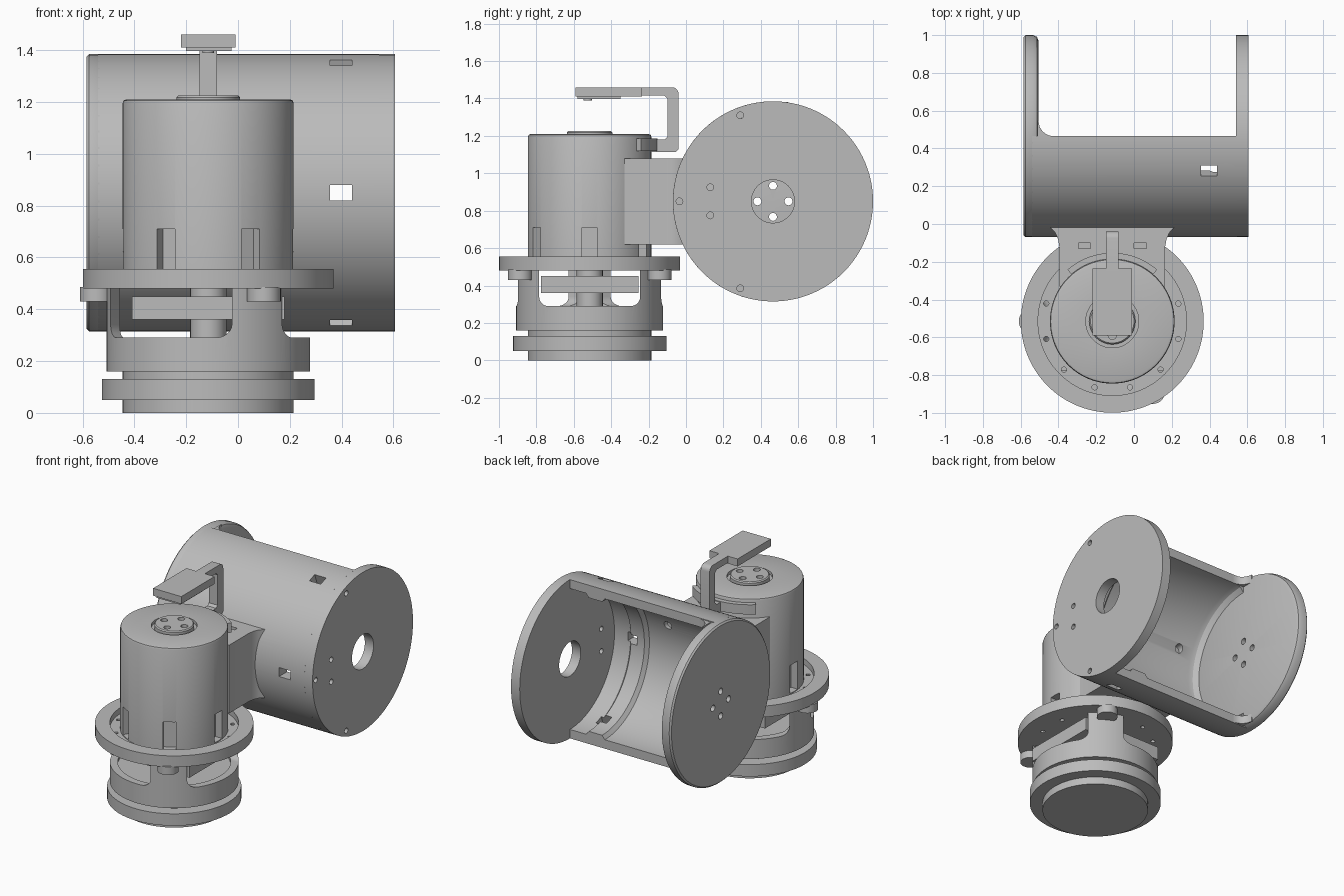
import bpy, bmesh
from math import sin, cos, pi, radians
from mathutils import Vector

if "Cube" in bpy.data.objects:
    bpy.data.objects.remove(bpy.data.objects["Cube"])

grey = bpy.data.materials.new("plain grey")
grey.use_nodes = True
grey.diffuse_color = (0.5, 0.5, 0.5, 1)
grey.node_tree.nodes["Principled BSDF"].inputs["Base Color"].default_value = (0.5, 0.5, 0.5, 1)

STACK = Vector((-0.115, -0.515, 0))   # vertical motor axis
DRUM = Vector((0, 0.465, 0.85))       # horizontal drum axis


def finish(name, bm, loc, turn=0):
    bmesh.ops.remove_doubles(bm, verts=bm.verts, dist=1e-5)
    bmesh.ops.recalc_face_normals(bm, faces=bm.faces)
    me = bpy.data.meshes.new(name)
    bm.to_mesh(me)
    bm.free()
    me.materials.append(grey)
    ob = bpy.data.objects.new(name, me)
    ob.location = loc
    ob.rotation_euler.z = turn
    bpy.context.collection.objects.link(ob)
    return ob


def lathe(name, profile, loc=(0, 0, 0), axis="Z", start=0, sweep=360, steps=96):
    """Turn a closed (radius, height) outline about the Z or X axis."""
    bm = bmesh.new()
    full = sweep == 360
    rings = []
    for i in range(steps if full else steps + 1):
        a = radians(start + sweep * i / steps)
        ring = []
        for r, h in profile:
            u, v = r * cos(a), r * sin(a)
            ring.append(bm.verts.new((u, v, h) if axis == "Z" else (h, u, v)))
        rings.append(ring)
    n = len(profile)
    pairs = list(zip(rings, rings[1:])) + ([(rings[-1], rings[0])] if full else [])
    for p, q in pairs:
        for k in range(n):
            m = (k + 1) % n
            bm.faces.new((p[k], p[m], q[m], q[k]))
    if not full:
        bm.faces.new(rings[0])
        bm.faces.new(rings[-1])
    return finish(name, bm, loc)


def rod(name, r, lo, hi, loc, axis="Z", steps=24):
    return lathe(name, [(0, lo), (r, lo), (r, hi), (0, hi)], loc, axis, steps=steps)


def prism(name, pts, lo, hi, axis="X", loc=(0, 0, 0), turn=0):
    """Extrude an outline along X (points y, z) or Z (points x, y)."""
    bm = bmesh.new()
    ends = [[bm.verts.new((h, u, v) if axis == "X" else (u, v, h)) for u, v in pts]
            for h in (lo, hi)]
    bm.faces.new(ends[0])
    bm.faces.new(ends[1])
    for k in range(len(pts)):
        m = (k + 1) % len(pts)
        bm.faces.new((ends[0][k], ends[0][m], ends[1][m], ends[1][k]))
    return finish(name, bm, loc, turn)


def box(name, x, y, z, loc=(0, 0, 0), turn=0):
    pts = [(y[0], z[0]), (y[1], z[0]), (y[1], z[1]), (y[0], z[1])]
    return prism(name, pts, x[0], x[1], "X", loc, turn)


def cut(target, cutters):
    bpy.context.view_layer.objects.active = target
    for c in cutters:
        mod = target.modifiers.new("cut", "BOOLEAN")
        mod.operation = "DIFFERENCE"
        mod.solver = "EXACT"
        mod.object = c
        bpy.ops.object.modifier_apply(modifier=mod.name)
    for c in cutters:
        bpy.data.objects.remove(c)


def polar(r, deg, base=STACK):
    return base + Vector((r * cos(radians(deg)), r * sin(radians(deg)), 0))


def arc(cx, cy, r, a0, a1, n=8):
    return [(cx + r * cos(radians(a0 + (a1 - a0) * i / n)),
             cy + r * sin(radians(a0 + (a1 - a0) * i / n))) for i in range(n + 1)]


# base housing with three arched windows
base = lathe("base_housing", [
    (0, 0), (0.33, 0), (0.33, 0.05), (0.41, 0.05), (0.41, 0.13), (0.33, 0.13), (0.33, 0.16),
    (0.393, 0.16), (0.393, 0.485), (0.345, 0.485), (0.345, 0.27), (0, 0.27)], STACK)
window = [(0.27, 0.6), (-0.27, 0.6)] + arc(-0.22, 0.34, 0.05, 180, 270) + arc(0.22, 0.34, 0.05, 270, 360)
cut(base, [prism("window_cutter", window, 0.2, 0.6, "X", STACK, radians(a)) for a in (0, 120, 240)])
box("inner_block", (-0.295, 0.295), (-0.26, 0.26), (0.36, 0.45), STACK)
rod("inner_shaft", 0.07, 0.26, 0.5, STACK)

# recessed flange with screw holes and lugs
flange = lathe("flange", [(0, 0.48), (0.484, 0.48), (0.484, 0.555), (0.393, 0.555),
                          (0.393, 0.515), (0, 0.515)], STACK)
cut(flange, [rod("hole_cutter", 0.014, 0.4, 0.6, polar(0.362, 15 + 30 * i), steps=12) for i in range(12)])
for a in (60, 180, 300):
    rod("flange_lug", 0.065, 0.43, 0.485, polar(0.43, a), steps=32)

# motor can with foot notches and a grooved hub
motor = lathe("motor_can", [
    (0, 0.51), (0.33, 0.51), (0.33, 1.195), (0.326, 1.206), (0.315, 1.21), (0.14, 1.21),
    (0.14, 1.19), (0.122, 1.19), (0.122, 1.218), (0.115, 1.225), (0, 1.225)], STACK)
cutters = [box("notch_cutter", (0.28, 0.4), (-0.04, 0.04), (0.52, 0.71), STACK, radians(60 * i))
           for i in range(6)]
cutters += [rod("hub_hole_cutter", 0.022, 1.19, 1.3, polar(0.075, 90 * i), steps=16) for i in range(4)]
cut(motor, cutters)

# saddle between motor and drum, flared at the drum end
side = [(0.28, -0.33), (0.28, -0.12), (0.287, -0.08), (0.303, -0.045), (0.335, -0.012)]
outline = [(STACK.x + x, y) for x, y in side] + [(STACK.x - x, y) for x, y in reversed(side)]
saddle = prism("saddle", outline, 0.62, 1.08, "Z")
cut(saddle, [box("nut_slot_cutter", (x - 0.033, x + 0.033), (-0.13, -0.1), (0.95, 1.2))
             for x in (STACK.x - 0.147, STACK.x + 0.147)])

# half drum shell with inner rib, slots and screw holes
shell = lathe("drum_shell", [
    (0.535, -0.54), (0.535, 0.545), (0.475, 0.545), (0.475, 0.42), (0.45, 0.4), (0.45, 0.3),
    (0.475, 0.28), (0.475, -0.45), (0.465, -0.48), (0.435, -0.505), (0.435, -0.54)],
    DRUM, "X", 90, 180, 72)
slots = []
for a in (110, 180, 250):
    s = box("slot_cutter", (0.355, 0.44), (0.4, 0.6), (-0.03, 0.03), DRUM)
    s.rotation_euler.x = radians(a)
    slots.append(s)
for x in (STACK.x - 0.235, STACK.x + 0.235):
    s = lathe("screw_cutter", [(0, -0.6), (0.028, -0.6), (0.028, -0.4), (0, -0.4)],
              (x, 0.465, 1.02), steps=20)
    s.rotation_euler.x = radians(-90)
    slots.append(s)
cut(shell, slots)

# drum end plates
right_plate = lathe("right_plate", [(0, -0.585), (0.525, -0.585), (0.535, -0.575), (0.535, -0.535),
                                    (0.526, -0.514), (0.505, -0.505), (0, -0.505)], DRUM, "X")
cut(right_plate, [rod("bolt_cutter", 0.021, -0.7, -0.4,
                      DRUM + Vector((0, 0.083 * cos(i * pi / 2), 0.083 * sin(i * pi / 2))), "X")
                  for i in range(4)])
left_plate = lathe("left_plate", [(0.115, 0.54), (0.535, 0.54), (0.535, 0.605), (0.115, 0.605)], DRUM, "X")
cut(left_plate, [rod("pin_cutter", 0.018, 0.5, 0.7, (0, y, z), "X", 16) for y, z in
                 ((0.29, 1.31), (0.29, 0.385), (-0.035, 0.85), (0.13, 0.925), (0.13, 0.775))])

# rounded corners where the shell rim meets the right plate
corner = [(-0.51, 0.45), (-0.425, 0.45)] + arc(-0.425, 0.545, 0.08, 270, 180) + [(-0.51, 0.545)]
for s in (-1, 1):
    lo, hi = sorted((0.85 + s * 0.475, 0.85 + s * 0.53))
    prism("rim_corner", corner, lo, hi, "Z")

# sensor arm: clamp, bent arm, head plate and sensor
clamp = lathe("arm_clamp", [(0.325, 1.12), (0.362, 1.12), (0.362, 1.185), (0.325, 1.185)],
              STACK, "Z", 49, 82, 24)
bend = [(-0.2, 1.115), (-0.055, 1.115), (-0.04, 1.13)] + arc(-0.075, 1.425, 0.035, 0, 90, 5) + [
    (-0.25, 1.46), (-0.25, 1.415), (-0.115, 1.415), (-0.1, 1.4), (-0.1, 1.195), (-0.115, 1.18), (-0.2, 1.18)]
prism("sensor_arm", bend, -0.148, -0.082)
box("sensor_head", (-0.22, -0.01), (-0.59, -0.235), (1.41, 1.46))
box("sensor_board", (-0.2, -0.025), (-0.58, -0.35), (1.397, 1.412))
rod("sensor_lens", 0.022, 1.388, 1.4, (STACK.x, -0.525, 0))

# smooth curved faces, keep crisp edges
for ob in bpy.context.scene.objects:
    if ob.type == "MESH" and ob.data.materials and ob.data.materials[0] == grey:
        bpy.ops.object.select_all(action="DESELECT")
        ob.select_set(True)
        bpy.context.view_layer.objects.active = ob
        bpy.ops.object.shade_smooth_by_angle(angle=radians(30))
